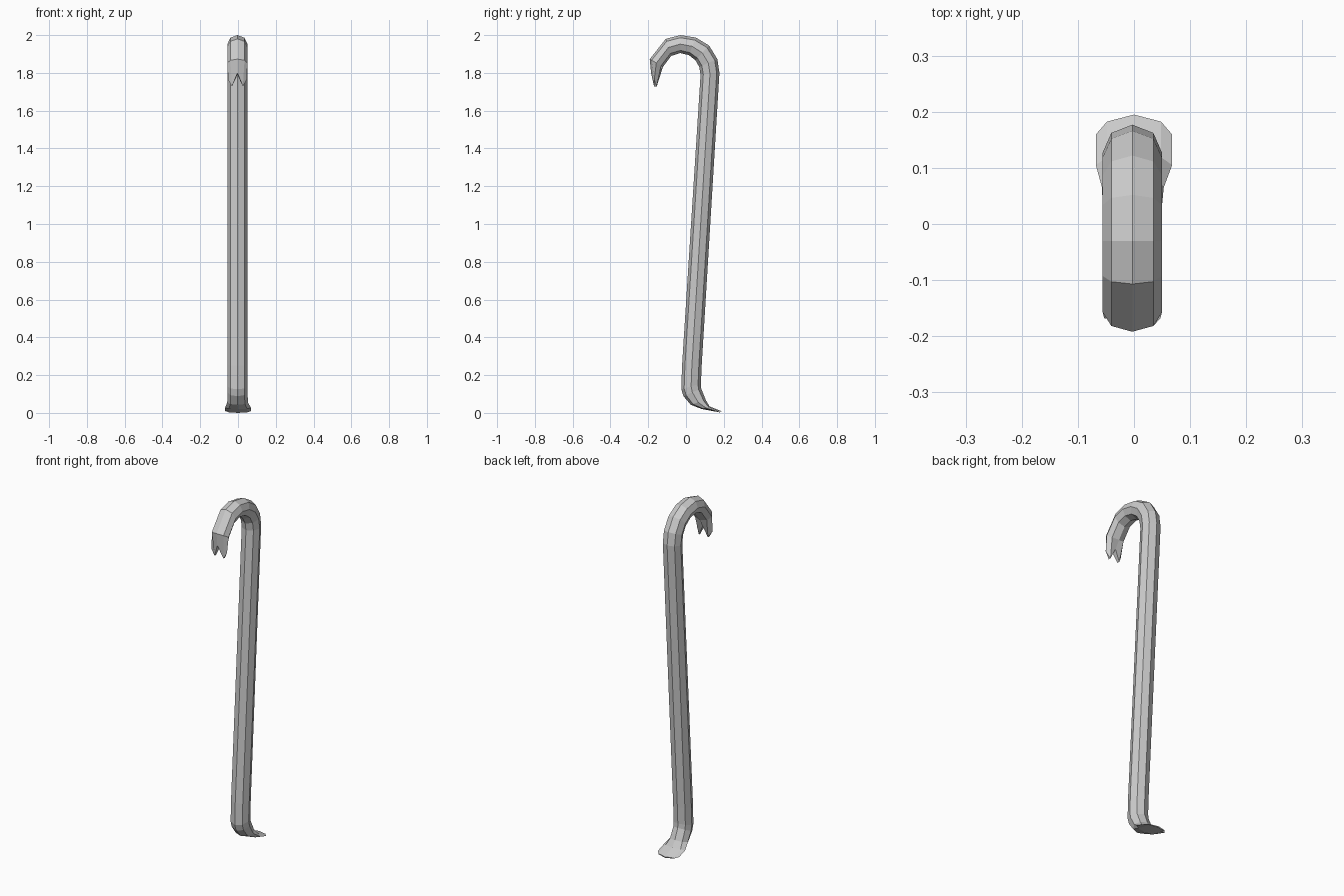
import bpy, bmesh
from math import sin, cos, pi

# Each ring: back edge (y, z), front edge (y, z), half width, centre x
RINGS = [
    # flat blade and heel
    ((0.195, 0.006), (0.194, 0.0), 0.068, 0.0),
    ((0.125, 0.034), (0.085, 0.020), 0.068, 0.0),
    ((0.105, 0.068), (0.025, 0.043), 0.055, -0.002),
    ((0.080, 0.130), (-0.013, 0.088), 0.053, -0.003),
    ((0.079, 0.155), (-0.025, 0.125), 0.053, -0.003),
    # straight shaft
    ((0.083, 0.25), (-0.021, 0.25), 0.053, -0.003),
    ((0.177, 1.80), (0.077, 1.79), 0.053, -0.003),
    # hook
    ((0.166, 1.873), (0.070, 1.832), 0.053, -0.003),
    ((0.122, 1.945), (0.050, 1.867), 0.053, -0.003),
    ((0.052, 1.987), (0.015, 1.894), 0.053, -0.003),
    ((-0.03, 2.0), (-0.03, 1.905), 0.053, -0.003),
    ((-0.107, 1.98), (-0.078, 1.890), 0.053, -0.003),
    ((-0.192, 1.873), (-0.122, 1.832), 0.053, -0.003),
    # claw end, shaped below
    ((-0.185, 1.80), (-0.150, 1.79), 0.050, -0.003),
]
N = 8


def add_ring(bm, back, front, w, cx):
    cy, cz = (back[0] + front[0]) / 2, (back[1] + front[1]) / 2
    dy, dz = (back[0] - front[0]) / 2, (back[1] - front[1]) / 2
    return [bm.verts.new((cx + w * sin(2 * pi * i / N),
                          cy + dy * cos(2 * pi * i / N),
                          cz + dz * cos(2 * pi * i / N))) for i in range(N)]


bm = bmesh.new()
rings = [add_ring(bm, *r) for r in RINGS]

# Rounded cutting edge on the blade
for v in rings[0]:
    s = abs(v.co.x) / 0.068
    v.co.y -= 0.035 * s ** 3
    v.co.z += 0.006 * s ** 3

# Two pointed claws: the middle stays back as the notch
tip = rings[-1]
for i in (1, 7, 3, 5):
    side = 1 if i < 4 else -1
    y = -0.169 if i in (1, 7) else -0.155
    tip[i].co = (-0.003 + side * 0.029, y, 1.728)
for i in (2, 6):
    tip[i].co.y, tip[i].co.z = -0.168, 1.765

# Skin between rings
for a, b in zip(rings, rings[1:]):
    for i in range(N):
        j = (i + 1) % N
        bm.faces.new((a[i], a[j], b[j], b[i]))

# Caps: blade edge, claw points and notch walls
bm.faces.new(rings[0][::-1])
for f in ((0, 1, 3, 4), (1, 2, 3), (0, 4, 5, 7), (7, 5, 6)):
    bm.faces.new([tip[i] for i in f])

bmesh.ops.recalc_face_normals(bm, faces=bm.faces)
mesh = bpy.data.meshes.new("crowbar")
bm.to_mesh(mesh)
bm.free()
bpy.context.collection.objects.link(bpy.data.objects.new("crowbar", mesh))
